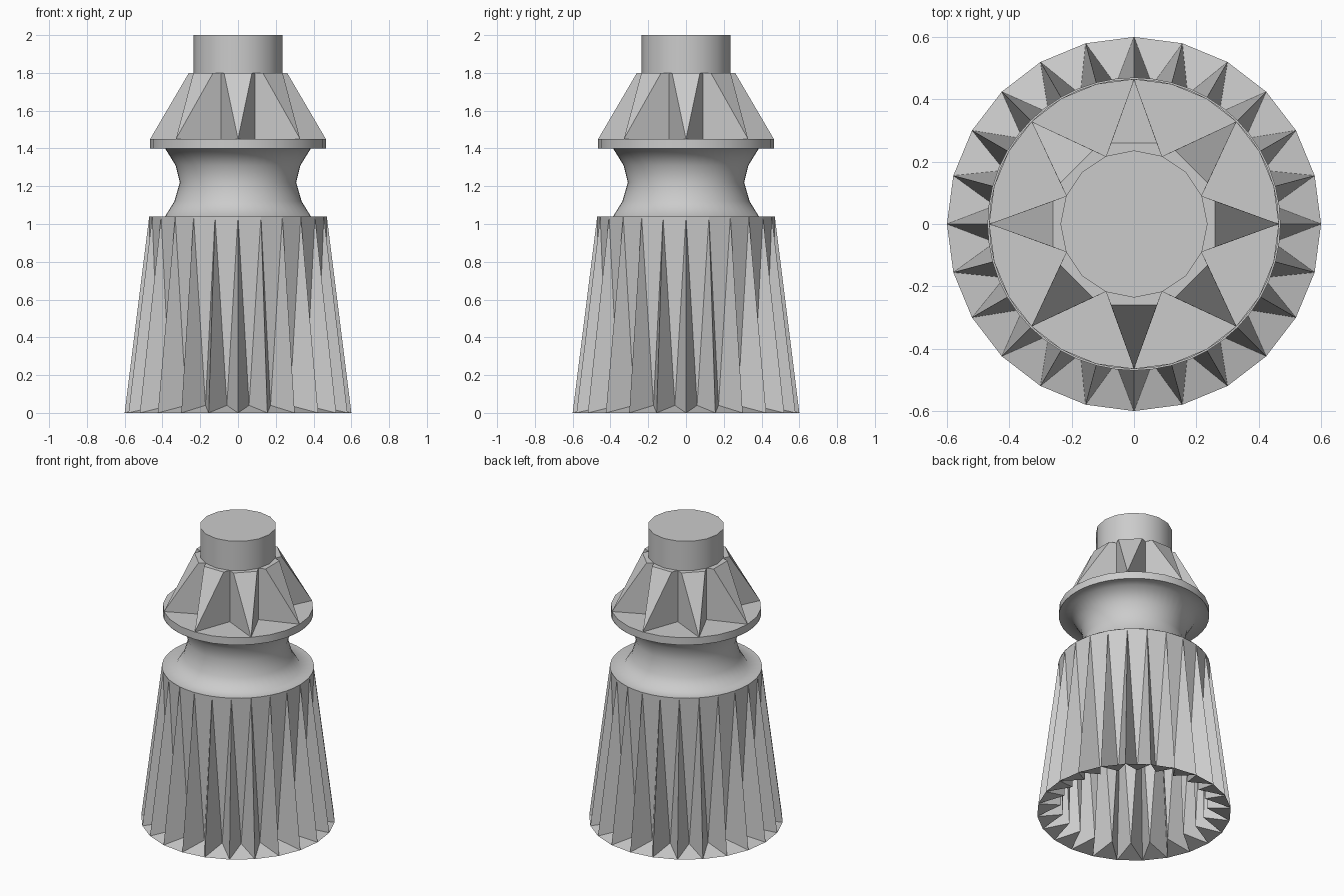
import bpy
import bmesh
from math import sin, cos, pi, radians

cube = bpy.data.objects.get("Cube")
if cube:
    bpy.data.objects.remove(cube, do_unlink=True)

grey = bpy.data.materials.new("light_grey")
grey.use_nodes = True
colour = (0.6, 0.6, 0.6, 1)
grey.diffuse_color = colour
grey.node_tree.nodes["Principled BSDF"].inputs["Base Color"].default_value = colour

TEETH, POINTS = 24, 8


def polar(r, angle, z):
    return (r * sin(angle), r * cos(angle), z)


def ring(bm, r, z, n, offset=0.0):
    """Evenly spaced vertices; offset is a fraction of one step."""
    return [bm.verts.new(polar(r, 2 * pi * (i + offset) / n, z)) for i in range(n)]


def finish(bm, name, smooth=None):
    bmesh.ops.recalc_face_normals(bm, faces=bm.faces)
    mesh = bpy.data.meshes.new(name)
    bm.to_mesh(mesh)
    bm.free()
    obj = bpy.data.objects.new(name, mesh)
    bpy.context.collection.objects.link(obj)
    mesh.materials.append(grey)
    if smooth:
        bpy.ops.object.select_all(action='DESELECT')
        obj.select_set(True)
        bpy.context.view_layer.objects.active = obj
        bpy.ops.object.shade_smooth_by_angle(angle=radians(smooth))
    return obj


def lathe(name, profile, n, smooth, cap_top=False):
    bm = bmesh.new()
    rings = [ring(bm, r, z, n) for r, z in profile]
    for low, high in zip(rings, rings[1:]):
        for i in range(n):
            j = (i + 1) % n
            bm.faces.new((low[i], low[j], high[j], high[i]))
    if cap_top:
        bm.faces.new(rings[-1])
    return finish(bm, name, smooth)


# Fluted skirt: open shell whose ridges flare out towards the bottom
bm = bmesh.new()
top = ring(bm, 0.47, 1.04, TEETH)
tips = ring(bm, 0.60, 0.0, TEETH)
valleys = ring(bm, 0.45, 0.04, TEETH, 0.5)
for i in range(TEETH):
    j = (i + 1) % TEETH
    bm.faces.new((top[i], top[j], valleys[i]))
    bm.faces.new((tips[i], top[i], valleys[i]))
    bm.faces.new((top[j], tips[j], valleys[i]))
    bm.faces.new((tips[j], tips[i], valleys[i]))
finish(bm, "fluted_skirt")

# Waisted neck between two ledges
lathe("neck", [(0.47, 1.04), (0.386, 1.04), (0.337, 1.12), (0.308, 1.22),
               (0.33, 1.31), (0.386, 1.4), (0.465, 1.4)], 48, 100)

# Collar plate under the crown
lathe("collar", [(0.465, 1.4), (0.465, 1.45)], TEETH, 30, cap_top=True)

# Star crown: upright star with each point sliced by a sloping face
bm = bmesh.new()
points = ring(bm, 0.465, 1.45, POINTS)
low = ring(bm, 0.235, 1.45, POINTS, 0.5)
high = ring(bm, 0.235, 1.8, POINTS, 0.5)
step = 2 * pi / POINTS
half_width, reach = 0.074, 0.26
left, right = [], []
for i in range(POINTS):
    s, c = sin(i * step), cos(i * step)
    for side, row in ((-1, left), (1, right)):
        w = side * half_width
        row.append(bm.verts.new((reach * s + w * c, reach * c - w * s, 1.8)))
outline = []
for i in range(POINTS):
    bm.faces.new((points[i], left[i], right[i]))
    bm.faces.new((points[i], right[i], high[i], low[i]))
    bm.faces.new((points[i], low[i - 1], high[i - 1], left[i]))
    outline += [left[i], right[i], high[i]]
bm.faces.new(outline)
finish(bm, "star_crown")

# Round stub on top
lathe("top_stub", [(0.236, 1.8), (0.236, 2.0)], 16, 30, cap_top=True)
